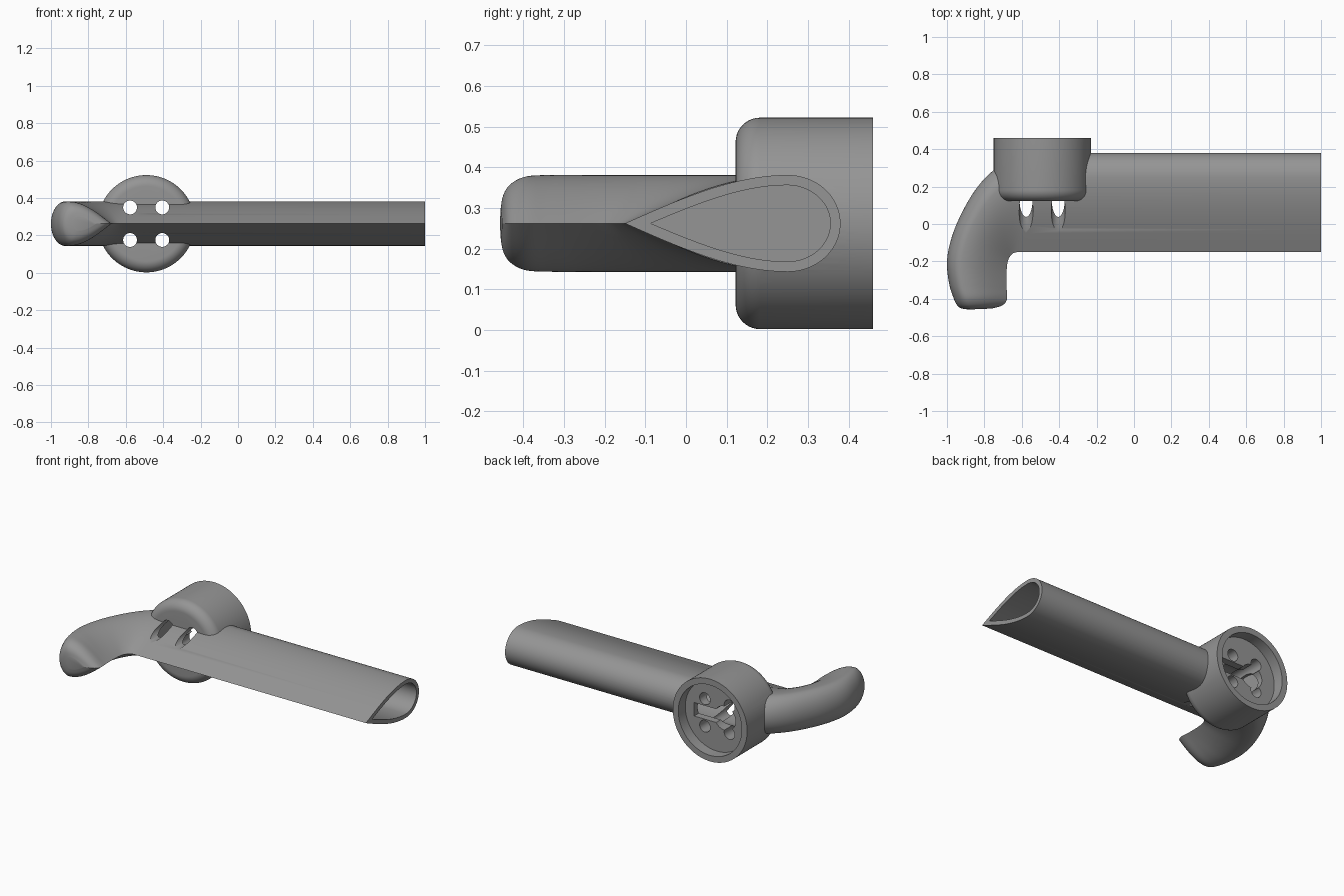
import bpy, bmesh, math
from mathutils import Vector, Matrix

if "Cube" in bpy.data.objects:
    bpy.data.objects.remove(bpy.data.objects["Cube"])

ZC = 0.262          # height of the centre plane
CUP_X = -0.49       # cup axis

grey = bpy.data.materials.new("plain grey")
grey.diffuse_color = (0.3, 0.3, 0.3, 1)
grey.use_nodes = True
grey.node_tree.nodes["Principled BSDF"].inputs["Base Color"].default_value = grey.diffuse_color


def make(name, bm):
    bmesh.ops.recalc_face_normals(bm, faces=bm.faces)
    me = bpy.data.meshes.new(name)
    bm.to_mesh(me)
    bm.free()
    me.materials.append(grey)
    ob = bpy.data.objects.new(name, me)
    bpy.context.collection.objects.link(ob)
    return ob


def teardrop(peak, n=20):
    """Loop of (u, h): sharp at u=0, round at u=1, widest (h=1) at u=peak."""
    top = []
    for i in range(n):
        s = i / n
        top.append((peak * s, 1.5 * s - 0.5 * s ** 3))
    for i in range(n + 1):
        a = math.pi / 2 * i / n
        top.append((peak + (1 - peak) * math.sin(a), math.cos(a)))
    top[-1] = (1, 0)
    return top + [(u, -h) for u, h in reversed(top[1:-1])]


def loft(name, sections, half, peak):
    """Skin teardrop sections given as (outer x, outer y, inner x, inner y, thickness)."""
    bm = bmesh.new()
    prof = teardrop(peak)
    rings = []
    for ox, oy, ix, iy, t in sections:
        rings.append([bm.verts.new((ix + u * (ox - ix), iy + u * (oy - iy), ZC + h * half * t))
                      for u, h in prof])
    for a, b in zip(rings, rings[1:]):
        for i in range(len(prof)):
            j = (i + 1) % len(prof)
            bm.faces.new((a[i], a[j], b[j], b[i]))
    bm.faces.new(rings[0])
    bm.faces.new(rings[-1])
    return make(name, bm)


def smooth_path(keys, steps=5):
    """Catmull-Rom through the key sections."""
    out = []
    for k in range(len(keys) - 1):
        p = [Vector(keys[min(max(k + d, 0), len(keys) - 1)]) for d in (-1, 0, 1, 2)]
        for i in range(steps):
            t = i / steps
            out.append(0.5 * (2 * p[1] + (p[2] - p[0]) * t
                              + (2 * p[0] - 5 * p[1] + 4 * p[2] - p[3]) * t ** 2
                              + (3 * p[1] - p[0] - 3 * p[2] + p[3]) * t ** 3))
    return out + [Vector(keys[-1])]


def lathe_y(name, profile, x, z, n=96):
    """Solid turned about a y axis; profile is (radius, y)."""
    bm = bmesh.new()
    rings = [[bm.verts.new((x + r * math.cos(2 * math.pi * i / n), y,
                            z + r * math.sin(2 * math.pi * i / n))) for i in range(n)]
             for r, y in profile]
    for a, b in zip(rings, rings[1:]):
        for i in range(n):
            j = (i + 1) % n
            bm.faces.new((a[i], a[j], b[j], b[i]))
    bm.faces.new(rings[0])
    bm.faces.new(rings[-1])
    return make(name, bm)


def boolean(target, tool, op):
    m = target.modifiers.new("cut", 'BOOLEAN')
    m.operation, m.object, m.solver = op, tool, 'EXACT'
    bpy.context.view_layer.objects.active = target
    bpy.ops.object.modifier_apply(modifier=m.name)
    bpy.data.objects.remove(tool, do_unlink=True)


# Straight handle bending into the curved grip with a rounded end
bend = [
    (-0.50, 0.38, -0.57, -0.15, 1),
    (-0.62, 0.362, -0.62, -0.15, 1),
    (-0.75, 0.288, -0.645, -0.156, 1),
    (-0.85, 0.18, -0.662, -0.172, 1),
    (-0.935, 0.03, -0.675, -0.20, 1),
    (-0.983, -0.10, -0.681, -0.25, 1),
    (-1.0, -0.21, -0.682, -0.30, 1),
    (-0.988, -0.32, -0.681, -0.345, 1),
    (-0.965, -0.395, -0.678, -0.385, 0.97),
    (-0.945, -0.435, -0.684, -0.415, 0.82),
    (-0.92, -0.452, -0.71, -0.438, 0.6),
    (-0.88, -0.457, -0.76, -0.452, 0.3),
]
handle = loft("handle", [(1, 0.38, 1, -0.15, 1)] + smooth_path(bend), 0.119, 0.755)

# Round cup with a rounded front rim
R, F = 0.26, 0.06
front = [(R - F + F * math.sin(a), 0.122 + F - F * math.cos(a))
         for a in (math.pi / 2 * i / 10 for i in range(11))]
boolean(handle, lathe_y("cup", front + [(R, 0.46)], CUP_X, ZC), 'UNION')

# Hollow inside the handle
hollow = loft("hollow", [(1.1, 0.355, 1.1, -0.087, 1), (-0.63, 0.355, -0.63, -0.087, 1)],
              0.094, 0.76)
boolean(handle, hollow, 'DIFFERENCE')

# Shallow recess in the back of the cup
boolean(handle, lathe_y("recess", [(0.222, 0.39), (0.222, 0.5)], CUP_X, ZC), 'DIFFERENCE')

# Keyhole in the recess floor: round opening plus slot
boolean(handle, lathe_y("round_opening", [(0.075, 0.25), (0.075, 0.45)], -0.545, ZC, 48),
        'DIFFERENCE')
bm = bmesh.new()
bmesh.ops.create_cube(bm, size=1, matrix=Matrix.Translation((-0.435, 0.35, ZC))
                      @ Matrix.Diagonal((0.21, 0.2, 0.085, 1)))
boolean(handle, make("slot", bm), 'DIFFERENCE')

# Four screw holes
for x in (-0.577, -0.405):
    for dz in (-0.087, 0.087):
        hole = lathe_y("screw_hole", [(0.037, -0.3), (0.037, 0.6)], x, ZC + dz, 32)
        boolean(handle, hole, 'DIFFERENCE')

# Smooth shading with sharp edges kept
handle.select_set(True)
bpy.context.view_layer.objects.active = handle
bpy.ops.object.shade_smooth_by_angle(angle=math.radians(30))
